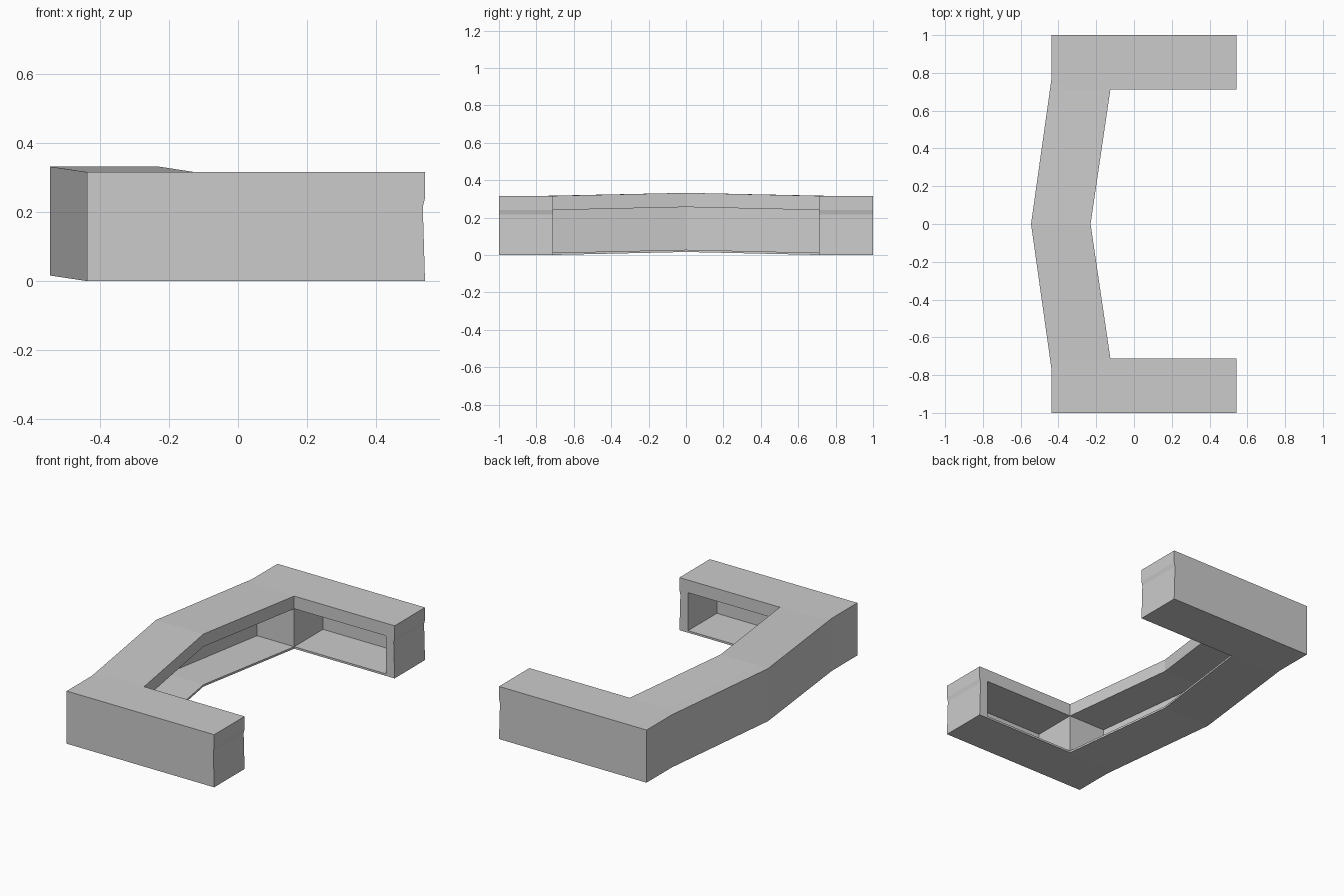
import bpy, bmesh

if "Cube" in bpy.data.objects:
    bpy.data.objects.remove(bpy.data.objects["Cube"])

# Heights of the layers: floor skin, hollow, groove line, top slab
LEVELS = [0.0, 0.012, 0.215, 0.24, 0.316]
HOLLOW_LAYERS = (1, 2)
RISE = 0.016            # crossbar arches slightly at its middle

# Plan cells of the rear half (y >= 0); (points, is_hollow)
A, B, C = (-0.545, 0), (-0.475, 0), (-0.23, 0)
D, E, F = (-0.438, 0.76), (-0.372, 0.712), (-0.125, 0.712)
G, H = (-0.125, 0.985), (-0.125, 1.0)
I, J, K = (0.485, 0.712), (0.485, 0.985), (0.485, 1.0)
L, M, N = (0.542, 0.712), (0.542, 0.985), (0.542, 1.0)
CELLS = [
    ([A, B, E, D], False),                       # crossbar outer wall
    ([B, C, F, E], True),                        # crossbar channel
    ([D, E, F, G, H, (-0.438, 1.0)], False),     # solid corner
    ([F, I, J, G], True),                        # leg channel
    ([G, J, K, H], False),                       # leg outer wall
    ([I, L, M, J], False),                       # end cap
    ([J, M, N, K], False),
]


def build_frame(name):
    bm = bmesh.new()
    verts, faces = {}, {}

    def vert(p, k):
        if (p, k) not in verts:
            x, y = p
            z = LEVELS[k] + RISE * max(0.0, 1 - y / 0.712)
            if k == 2 and x > 0.54:              # shallow groove across the end
                x -= 0.006
            verts[(p, k)] = bm.verts.new((x, y, z))
        return verts[(p, k)]

    def toggle(corners):                         # faces shared by two solids vanish
        key = frozenset(corners)
        if key in faces:
            del faces[key]
        else:
            faces[key] = corners

    for pts, hollow in CELLS:
        for k in range(len(LEVELS) - 1):
            if hollow and k in HOLLOW_LAYERS:
                continue
            toggle([(p, k) for p in reversed(pts)])
            toggle([(p, k + 1) for p in pts])
            for p, q in zip(pts, pts[1:] + pts[:1]):
                if p[1] == 0 and q[1] == 0:      # open on the mirror plane
                    continue
                toggle([(p, k), (q, k), (q, k + 1), (p, k + 1)])
    for corners in faces.values():
        bm.faces.new([vert(*c) for c in corners])
    for v in [v for v in bm.verts if not v.link_faces]:
        bm.verts.remove(v)
    bmesh.ops.recalc_face_normals(bm, faces=bm.faces)
    mesh = bpy.data.meshes.new(name)
    bm.to_mesh(mesh)
    bm.free()
    obj = bpy.data.objects.new(name, mesh)
    bpy.context.collection.objects.link(obj)
    return obj


# C-shaped channel frame, mirrored front to back
frame = build_frame("channel_frame")
mirror = frame.modifiers.new("mirror", 'MIRROR')
mirror.use_axis = (False, True, False)
mirror.use_clip = True
mirror.merge_threshold = 0.0005
